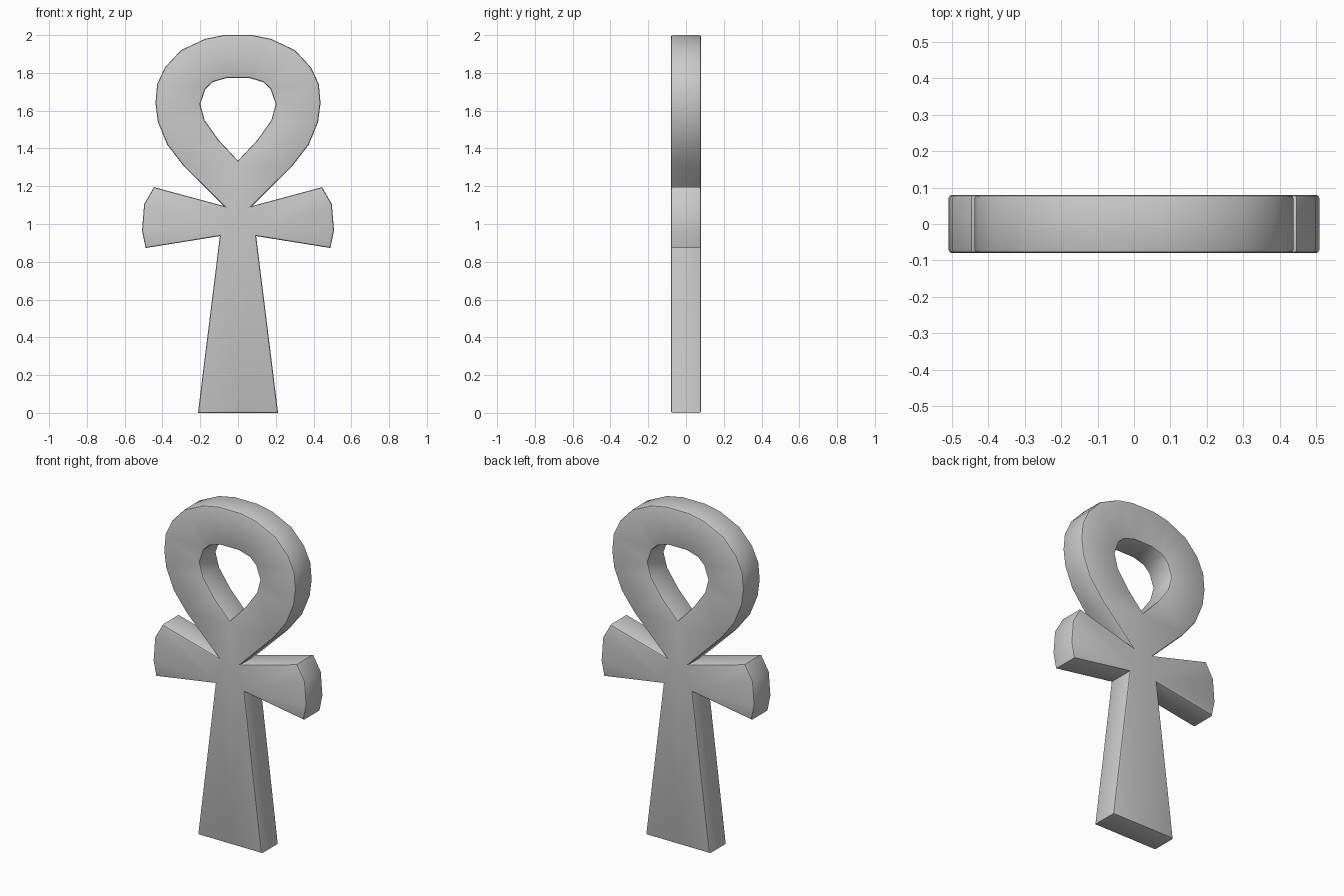
import bpy, bmesh, math

if "Cube" in bpy.data.objects:
    bpy.data.objects.remove(bpy.data.objects["Cube"])

HALF_DEPTH = 0.08
BEVEL = 0.01

# Right half of the outline (x, z): outer loop, arm and stem, top to bottom
outer = [(0, 2.0), (0.075, 2.0), (0.175, 1.98), (0.302, 1.92), (0.386, 1.83),
         (0.428, 1.74), (0.437, 1.64), (0.424, 1.54), (0.375, 1.42), (0.286, 1.305),
         (0.074, 1.095),
         (0.445, 1.195), (0.497, 1.105), (0.508, 0.965), (0.489, 0.873),
         (0.096, 0.936), (0.212, 0), (0, 0)]
# Right half of the teardrop hole, bottom to top
hole = [(0, 1.335), (0.103, 1.445), (0.177, 1.55), (0.20, 1.635), (0.172, 1.715),
        (0.132, 1.752), (0.06, 1.773), (0, 1.773)]

bm = bmesh.new()

# Both halves of the front sheet, welded on the centre line
for side in (1, -1):
    pts = outer + hole
    verts = [bm.verts.new((side * x, -HALF_DEPTH, z)) for x, z in pts]
    bm.faces.new(verts if side == -1 else verts[::-1])
bmesh.ops.remove_doubles(bm, verts=bm.verts[:], dist=1e-5)

# Thickness
ext = bmesh.ops.extrude_face_region(bm, geom=bm.faces[:], use_keep_orig=True)
moved = [g for g in ext["geom"] if isinstance(g, bmesh.types.BMVert)]
bmesh.ops.translate(bm, verts=moved, vec=(0, 2 * HALF_DEPTH, 0))
bmesh.ops.recalc_face_normals(bm, faces=bm.faces[:])

# Softened rims, front and back
bm.normal_update()
rims = [e for e in bm.edges if len(e.link_faces) == 2
        and sum(abs(f.normal.y) > 0.9 for f in e.link_faces) == 1]
bmesh.ops.bevel(bm, geom=rims, offset=BEVEL, segments=2, profile=0.5,
                affect='EDGES', clamp_overlap=True)
bmesh.ops.triangulate(bm, faces=[f for f in bm.faces if len(f.verts) > 4])
bmesh.ops.recalc_face_normals(bm, faces=bm.faces[:])

mesh = bpy.data.meshes.new("looped_cross")
bm.to_mesh(mesh)
bm.free()
cross = bpy.data.objects.new("looped_cross", mesh)
bpy.context.collection.objects.link(cross)

# Smooth walls with crisp corners
bpy.context.view_layer.objects.active = cross
cross.select_set(True)
bpy.ops.object.shade_smooth_by_angle(angle=math.radians(35))
